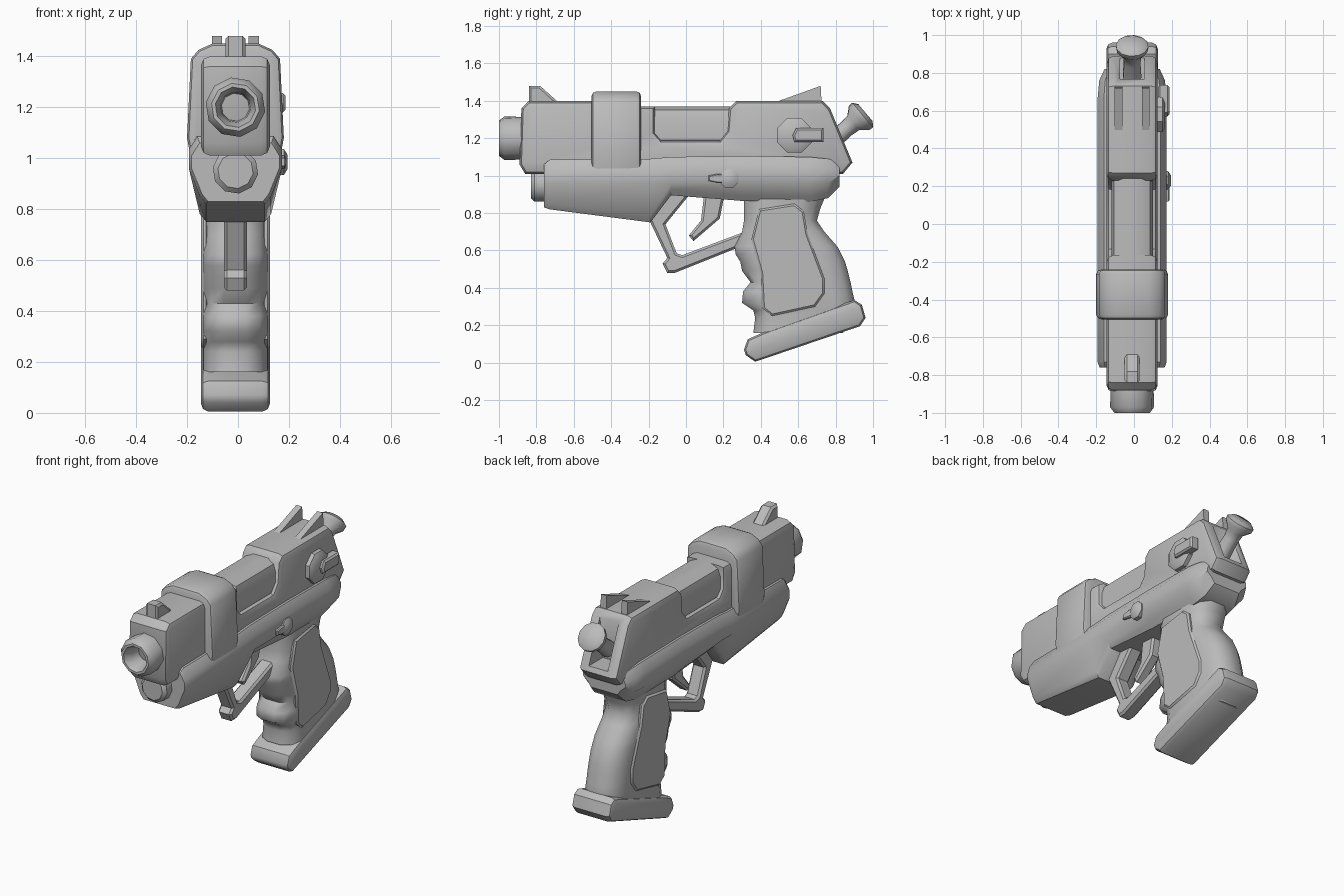
import bpy, bmesh, math
from mathutils import Vector

if "Cube" in bpy.data.objects:
    bpy.data.objects.remove(bpy.data.objects["Cube"])

XC = -0.01  # the body's middle plane; the levers stick out on one side only

grey = bpy.data.materials.new("plain grey")
grey.use_nodes = True
grey.diffuse_color = (0.5, 0.5, 0.5, 1)
grey.node_tree.nodes["Principled BSDF"].inputs["Base Color"].default_value = (0.5, 0.5, 0.5, 1)


def loft(name, rings, bevel=0, segments=1, angle=38):
    """Skin equal-length rings of points, cap both ends and bevel the cap edges."""
    bm = bmesh.new()
    loops = [[bm.verts.new(p) for p in ring] for ring in rings]
    n = len(loops[0])
    for a, b in zip(loops, loops[1:]):
        for i in range(n):
            j = (i + 1) % n
            bm.faces.new((a[i], a[j], b[j], b[i]))
    caps = [bm.faces.new(loops[0]), bm.faces.new(loops[-1])]
    bmesh.ops.recalc_face_normals(bm, faces=bm.faces)
    if bevel:
        edges = [e for f in caps for e in f.edges]
        bmesh.ops.bevel(bm, geom=edges, offset=bevel, segments=segments,
                        profile=0.5, affect='EDGES')
    mesh = bpy.data.meshes.new(name)
    bm.to_mesh(mesh)
    bm.free()
    mesh.materials.append(grey)
    mesh.shade_smooth()
    mesh.set_sharp_from_angle(angle=math.radians(angle))
    ob = bpy.data.objects.new(name, mesh)
    bpy.context.collection.objects.link(ob)
    return ob


def side_prism(name, pts, half, x=0, bevel=0.0, segments=1):
    """Extrude a (y, z) profile across the width."""
    return loft(name, [[(XC + x + s * half, y, z) for y, z in pts] for s in (-1, 1)],
                bevel, segments)


def lathe(name, origin, axis, profile, sides=10):
    """Sweep (radius, distance) pairs around an axis."""
    o = Vector(origin) + Vector((XC, 0, 0))
    d = Vector(axis).normalized()
    u = d.orthogonal().normalized()
    v = d.cross(u)
    turn = [2 * math.pi * (i + 0.5) / sides for i in range(sides)]
    return loft(name, [[o + d * t + (u * math.cos(a) + v * math.sin(a)) * r for a in turn]
                       for r, t in profile])


def mirrored(half):
    """Close a half outline of (x, other) across the middle plane."""
    return half + [(-x, w) for x, w in reversed(half)]


# Slide, with the ejection port notched into its profile
slide = side_prism("slide", [
    (-0.89, 1.06), (-0.86, 1.01), (0.84, 1.01), (0.89, 1.07), (0.77, 1.36), (0.73, 1.4),
    (0.27, 1.4), (0.23, 1.36), (0.22, 1.24), (0.18, 1.19), (-0.13, 1.19), (-0.165, 1.23),
    (-0.165, 1.37), (-0.25, 1.37), (-0.27, 1.4), (-0.84, 1.4), (-0.88, 1.36)],
    0.135, bevel=0.035, segments=2)

# Slot for the hammer in the back of the slide
slot = side_prism("hammer_slot_cutter", [(0.74, 1.1), (1, 1.1), (1, 1.38), (0.77, 1.38)], 0.065)
cut = slide.modifiers.new("hammer_slot", 'BOOLEAN')
cut.operation = 'DIFFERENCE'
cut.solver = 'EXACT'
cut.object = slot
bpy.context.view_layer.objects.active = slide
bpy.ops.object.modifier_apply(modifier=cut.name)
bpy.data.objects.remove(slot)

# Barrel chamber, seen in the port
chamber = mirrored([(0.07, 1.15), (0.11, 1.19), (0.11, 1.3), (0.095, 1.35), (0.05, 1.37)])
loft("barrel_chamber", [[(XC + x, y, z) for x, z in chamber] for y in (-0.2, 0.26)])

# Muzzle and the plug beneath it
lathe("muzzle", (0, -0.86, 1.2), (0, -1, 0), [
    (0.115, 0), (0.118, 0.11), (0.095, 0.14), (0.08, 0.14), (0.06, 0.09), (0.055, 0.02)])
lathe("guide_rod", (0, -0.7, 0.95), (0, -1, 0), [(0.09, 0), (0.09, 0.11), (0.07, 0.13)])

# Band wrapped over the slide
band = mirrored([(0.17, 0.97), (0.19, 1.08), (0.175, 1.39), (0.145, 1.425), (0.09, 1.45)])
loft("slide_band", [[(XC + x, y, z) for x, z in band] for y in (-0.505, -0.24)], 0.025, 2)

# Frame: stations of y, bottom, top, width factor
frame = []
for y, lo, hi, w in [(-0.76, 0.83, 1.06, 0.94), (-0.73, 0.82, 1.085, 1), (-0.19, 0.75, 1.09, 1),
                     (-0.08, 0.895, 1.1, 1), (0.3, 0.865, 1.105, 1), (0.66, 0.86, 1.1, 1),
                     (0.76, 0.88, 1.09, 0.95), (0.82, 0.94, 1.07, 0.8)]:
    half = [(0.115, lo), (0.14, lo + 0.03), (0.183, max(0.96, lo + 0.06)),
            (0.183, hi - 0.05), (0.15, hi)]
    frame.append([(XC + x * w, y, z) for x, z in mirrored(half)])
loft("frame", frame)

# Grip: stations of height, front, back; the fronts make the finger grooves
grip = []
for z, front, back in [(0.16, 0.36, 0.84), (0.24, 0.37, 0.88), (0.28, 0.36, 0.9),
                       (0.32, 0.3, 0.905), (0.38, 0.305, 0.89), (0.43, 0.345, 0.88),
                       (0.49, 0.3, 0.865), (0.54, 0.29, 0.85), (0.58, 0.265, 0.83),
                       (0.62, 0.26, 0.81), (0.7, 0.3, 0.74), (0.76, 0.31, 0.7),
                       (0.83, 0.31, 0.72), (0.9, 0.31, 0.75)]:
    half = [(0.045, front), (0.095, front + 0.03), (0.125, front + 0.09),
            (0.125, back - 0.11), (0.1, back - 0.04), (0.05, back)]
    grip.append([(XC + x, y, z) for x, y in mirrored(half)])
loft("grip", grip, angle=60)

# Raised panels on both sides of the grip
panel = [(0.39, 0.82), (0.58, 0.85), (0.63, 0.81), (0.65, 0.69), (0.74, 0.45), (0.74, 0.37),
         (0.69, 0.3), (0.46, 0.25), (0.41, 0.29), (0.4, 0.48), (0.35, 0.66)]
for side, s in (("left", 1), ("right", -1)):
    side_prism(side + "_grip_panel", panel, 0.015, s * 0.12, 0.01)

# Magazine base
side_prism("magazine_base", [
    (0.31, 0.07), (0.32, 0.04), (0.37, 0.005), (0.93, 0.195), (0.96, 0.24), (0.94, 0.31),
    (0.9, 0.335), (0.42, 0.165), (0.33, 0.125)], 0.136, bevel=0.03, segments=2)

# Trigger and its guard
side_prism("trigger_guard", [
    (-0.2, 0.77), (-0.1, 0.56), (-0.125, 0.53), (-0.1, 0.48), (-0.06, 0.48), (0.34, 0.64),
    (0.34, 0.71), (-0.02, 0.575), (-0.05, 0.585), (-0.11, 0.74), (0.02, 0.9), (-0.1, 0.92)],
    0.045, bevel=0.012)
side_prism("trigger", [(0.1, 0.92), (0.08, 0.76), (0.015, 0.68), (0.04, 0.65), (0.18, 0.77),
                       (0.21, 0.92)], 0.035, bevel=0.012)

# Sights
side_prism("front_sight", [(-0.84, 1.38), (-0.84, 1.48), (-0.78, 1.48), (-0.68, 1.39)],
           0.04, bevel=0.012)
for side, x in (("left", 0.072), ("right", -0.072)):
    side_prism(side + "_rear_sight", [(0.47, 1.39), (0.72, 1.48), (0.725, 1.39)], 0.02, x)

# Hammer: a flared stalk with a round cap
lathe("hammer", (0, 0.78, 1.185), (0, 0.13, 0.11), [
    (0.05, 0), (0.045, 0.1), (0.05, 0.15), (0.085, 0.19), (0.087, 0.215), (0.06, 0.235)], 12)

# Safety lever and slide catch, on one side only
lathe("safety_disc", (0.12, 0.58, 1.215), (1, 0, 0), [(0.1, 0), (0.1, 0.04), (0.075, 0.055)], 8)
side_prism("safety_lever", [(0.58, 1.18), (0.57, 1.215), (0.59, 1.255), (0.735, 1.255),
                            (0.735, 1.18)], 0.03, 0.167, 0.01)
lathe("catch_button", (0.16, 0.23, 0.985), (1, 0, 0), [(0.055, 0), (0.055, 0.03), (0.03, 0.045)], 8)
side_prism("catch_lever", [(0.12, 0.97), (0.12, 1.0), (0.17, 1.01), (0.23, 1.01), (0.23, 0.96),
                           (0.17, 0.96)], 0.015, 0.183, 0.006)
